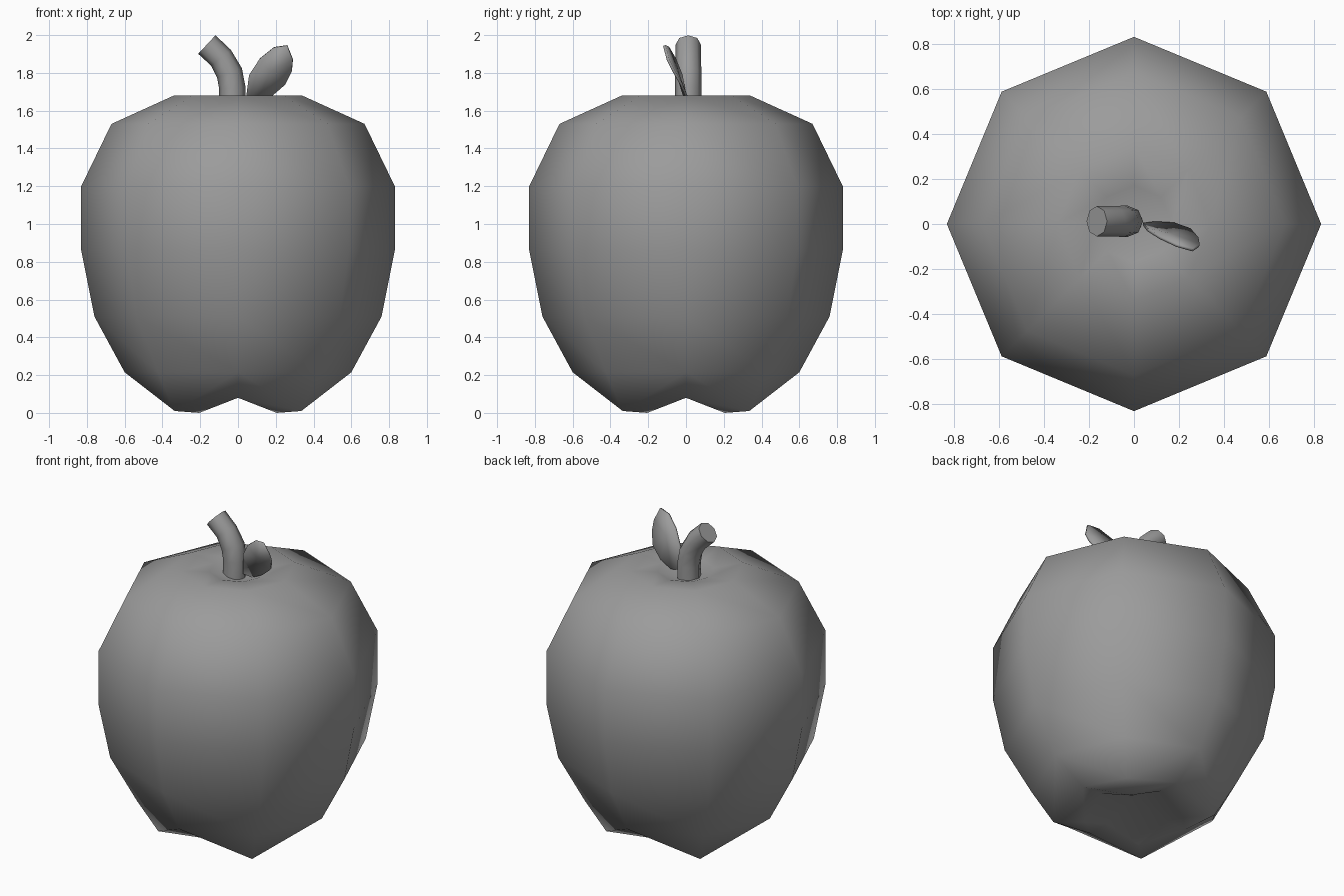
import bpy, bmesh, math
from mathutils import Vector

if "Cube" in bpy.data.objects:
    bpy.data.objects.remove(bpy.data.objects["Cube"])

SIDES = 8
grey = bpy.data.materials.new("dark_grey")
grey.diffuse_color = (0.33, 0.33, 0.33, 1)
grey.use_nodes = True
grey.node_tree.nodes["Principled BSDF"].inputs["Base Color"].default_value = grey.diffuse_color


def make_object(name, bm, angle=None):
    bmesh.ops.recalc_face_normals(bm, faces=bm.faces)
    mesh = bpy.data.meshes.new(name)
    bm.to_mesh(mesh)
    bm.free()
    mesh.materials.append(grey)
    obj = bpy.data.objects.new(name, mesh)
    bpy.context.collection.objects.link(obj)
    bpy.ops.object.select_all(action='DESELECT')
    obj.select_set(True)
    bpy.context.view_layer.objects.active = obj
    if angle is None:
        bpy.ops.object.shade_smooth()
    else:
        bpy.ops.object.shade_smooth_by_angle(angle=math.radians(angle))
    return obj


def bridge(bm, a, b, lobed=False):
    for i in range(len(a)):
        j = (i + 1) % len(a)
        if not lobed:
            bm.faces.new((a[i], a[j], b[j], b[i]))
        elif i % 2 == 0:  # split quads from the axis vertex to the lobe
            bm.faces.new((a[i], a[j], b[j]))
            bm.faces.new((a[i], b[j], b[i]))
        else:
            bm.faces.new((a[i], a[j], b[i]))
            bm.faces.new((a[j], b[j], b[i]))


def fan(bm, ring, tip):
    for i in range(len(ring)):
        bm.faces.new((ring[i], ring[(i + 1) % len(ring)], tip))


# Apple body: eight-sided lathe; each ring is (radius, z) on the axes and
# (radius, z) on the diagonals, which differ at the four-lobed bottom
profile = [
    ((0.17, 1.66), None), ((0.34, 1.68), None), ((0.67, 1.53), None),
    ((0.83, 1.20), None), ((0.83, 0.86), None), ((0.76, 0.51), None),
    ((0.60, 0.215), None),
    ((0.39, 0.08), (0.474, 0.01)),
    ((0.25, 0.085), (0.29, 0.0)),
]
bm = bmesh.new()
rings = []
for axis, diagonal in profile:
    ring = []
    for i in range(SIDES):
        r, z = diagonal if diagonal and i % 2 else axis
        a = math.tau * i / SIDES
        ring.append(bm.verts.new((r * math.cos(a), r * math.sin(a), z)))
    rings.append(ring)
for k, (a, b) in enumerate(zip(rings, rings[1:])):
    bridge(bm, a, b, profile[k + 1][1] is not None)
fan(bm, rings[0], bm.verts.new((0, 0, 1.60)))
fan(bm, rings[-1], bm.verts.new((0, 0, 0.16)))
make_object("apple_body", bm)

# Stem: bent tube following a short path
path = [(-0.03, 1.60), (-0.03, 1.72), (-0.045, 1.80), (-0.09, 1.88), (-0.165, 1.95)]
bm = bmesh.new()
rings = []
for k, (x, z) in enumerate(path):
    p, q = path[max(k - 1, 0)], path[min(k + 1, len(path) - 1)]
    t = Vector((q[0] - p[0], 0, q[1] - p[1])).normalized()
    side = Vector((t.z, 0, -t.x))
    r = 0.07 if k < 3 else 0.067
    rings.append([bm.verts.new(Vector((x, 0.012, z))
                  + side * r * math.cos(math.tau * i / SIDES)
                  + Vector((0, r * math.sin(math.tau * i / SIDES), 0)))
                  for i in range(SIDES)])
for a, b in zip(rings, rings[1:]):
    bridge(bm, a, b)
bm.faces.new(rings[0])
bm.faces.new(rings[-1])
make_object("stem", bm, 50)

# Leaf: thin leaning blade fanned from its middle
outline = [
    (0.04, 0.0, 1.65), (0.06, -0.025, 1.79), (0.115, -0.06, 1.875),
    (0.19, -0.095, 1.935), (0.26, -0.115, 1.945), (0.29, -0.095, 1.87),
    (0.285, -0.065, 1.81), (0.25, -0.025, 1.74), (0.18, 0.0, 1.68),
    (0.10, 0.005, 1.64),
]
bm = bmesh.new()
edge = [bm.verts.new(p) for p in outline]
fan(bm, edge, bm.verts.new((0.17, -0.05, 1.81)))
leaf = make_object("leaf", bm, 40)
mod = leaf.modifiers.new("thickness", 'SOLIDIFY')
mod.thickness = 0.014
mod.offset = 0
